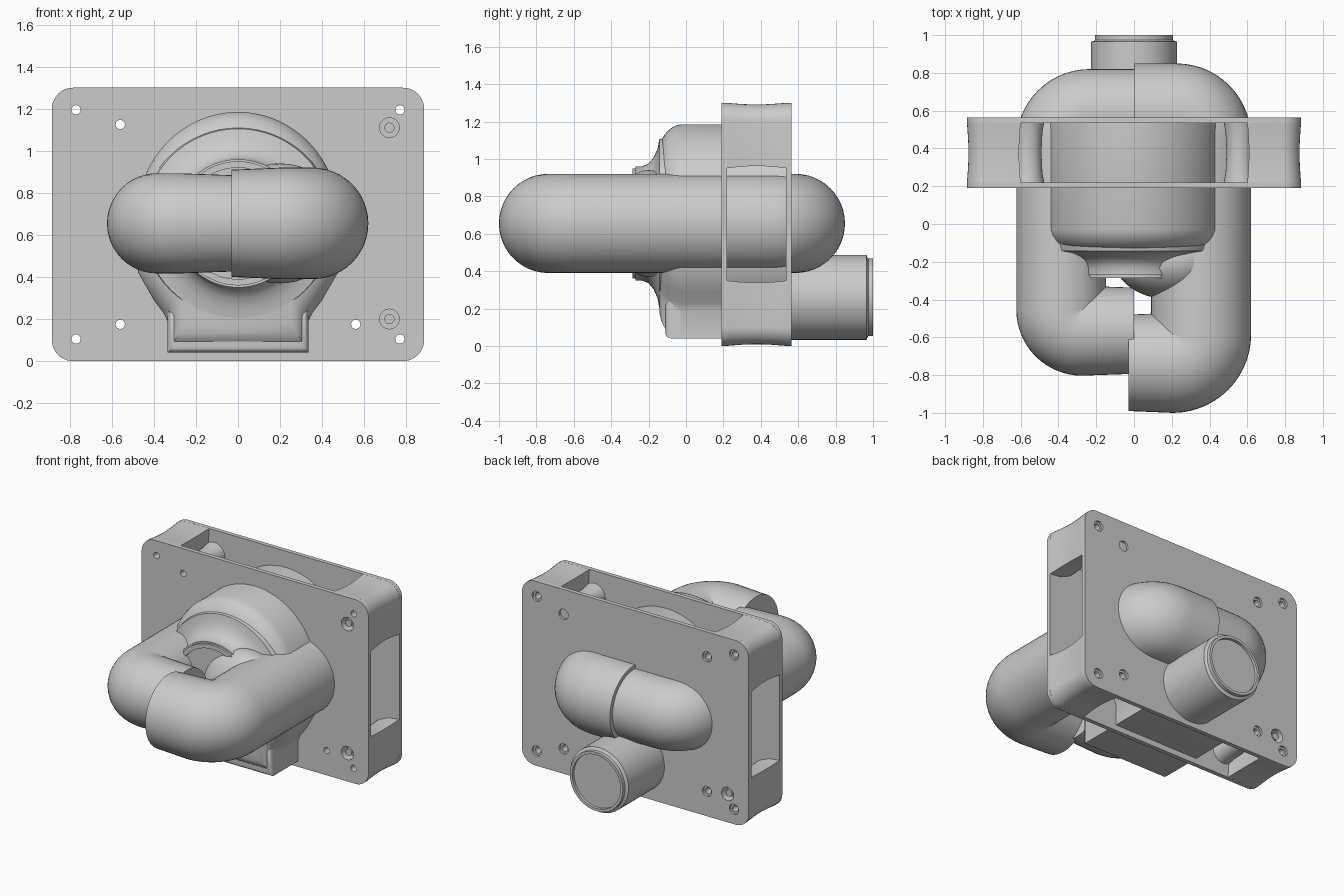
import bpy, bmesh, math
from mathutils import Vector

if "Cube" in bpy.data.objects:
    bpy.data.objects.remove(bpy.data.objects["Cube"])

grey = bpy.data.materials.new("light_grey")
grey.diffuse_color = (0.6, 0.6, 0.6, 1)
grey.use_nodes = True
grey.node_tree.nodes["Principled BSDF"].inputs["Base Color"].default_value = grey.diffuse_color
ZP = 0.655  # height of the pipe axis


def finish(bm, name, smooth=True, angle=35):
    bmesh.ops.recalc_face_normals(bm, faces=bm.faces)
    me = bpy.data.meshes.new(name)
    bm.to_mesh(me)
    bm.free()
    ob = bpy.data.objects.new(name, me)
    bpy.context.collection.objects.link(ob)
    me.materials.append(grey)
    if smooth:
        bpy.ops.object.select_all(action='DESELECT')
        ob.select_set(True)
        bpy.context.view_layer.objects.active = ob
        bpy.ops.object.shade_smooth_by_angle(angle=math.radians(angle))
    return ob


def loft(rings, name, smooth=True):
    """Skin a list of equal closed rings and cap both ends."""
    bm = bmesh.new()
    vs = [[bm.verts.new(p) for p in r] for r in rings]
    n = len(vs[0])
    for a, b in zip(vs, vs[1:]):
        for i in range(n):
            bm.faces.new((a[i], a[(i + 1) % n], b[(i + 1) % n], b[i]))
    bm.faces.new(vs[0])
    bm.faces.new(vs[-1])
    return finish(bm, name, smooth)


def lathe(profile, cx, cz, name, n=64):
    """Turn (radius, y) points about an axis along y."""
    return loft([[(cx + r * math.cos(2 * math.pi * i / n), y,
                   cz + r * math.sin(2 * math.pi * i / n)) for i in range(n)]
                 for r, y in profile], name)


def arc(cx, cz, r, a0, a1, n):
    return [(cx + r * math.cos(math.radians(a0 + (a1 - a0) * i / n)),
             cz + r * math.sin(math.radians(a0 + (a1 - a0) * i / n))) for i in range(n + 1)]


def u_pipe(name, s, x, y_back, y_front, x_end, r, r_end, rb, rf):
    """U-shaped pipe: back elbow, straight run, front elbow. s is the side."""
    X = abs(x)
    path = [(0, y_back, r)]
    path += [(px, py, r) for px, py in arc(X - rb, y_back - rb, rb, 90, 0, 14)]
    path += [(px, py, r) for px, py in arc(X - rf, y_front + rf, rf, 0, -90, 14)]
    path += [(x_end, y_front, r_end)]
    pts = [Vector((s * px, py, ZP)) for px, py, _ in path]
    rings = []
    for i, p in enumerate(pts):
        t = (pts[min(i + 1, len(pts) - 1)] - pts[max(i - 1, 0)]).normalized()
        side = Vector((t.y, -t.x, 0))
        rr = path[i][2]
        rings.append([p + side * rr * math.cos(a) + Vector((0, 0, rr * math.sin(a)))
                      for a in (2 * math.pi * k / 48 for k in range(48))])
    return loft(rings, name)


# U-shaped pipes on both sides
u_pipe("left_pipe", -1, -0.385, 0.582, -0.565, 0.0, 0.238, 0.228, 0.15, 0.11)
u_pipe("right_pipe", 1, 0.355, 0.585, -0.735, -0.03, 0.265, 0.255, 0.13, 0.15)

# Pump housing: rounded front, narrowing to the foot
half = [(0.475, 0.42), (0.40, 0.29), (0.355, 0.23), (0.335, 0.19), (0.335, 0.04)]
outline = [(x * 0.96, z) for x, z in arc(0, 0.685, 0.5, 0, 180, 48)]
outline += [(-x, z) for x, z in half] + half[::-1]
rings = []
for y, d in [(0.54, 0), (-0.03, 0), (-0.06, 0.008), (-0.09, 0.025),
             (-0.115, 0.05), (-0.133, 0.08), (-0.143, 0.12)]:
    k = 1 - d / 0.5
    rings.append([(x * k, y, 0.63 + (z - 0.63) * k) for x, z in outline])
loft(rings, "pump_housing")

# Foot block under the housing
bm = bmesh.new()
bmesh.ops.create_cube(bm, size=1)
for v in bm.verts:
    v.co = (v.co.x * 0.67, 0.2125 + v.co.y * 0.645, 0.14 + v.co.z * 0.2)
edges = [e for e in bm.edges if all(v.co.y < 0 for v in e.verts)]
bmesh.ops.bevel(bm, geom=edges, offset=0.03, segments=4, profile=0.5, affect='EDGES')
finish(bm, "foot_block")

# Flared inlet neck and its blend into the right pipe
lathe([(0.46, -0.10), (0.45, -0.143), (0.40, -0.152), (0.355, -0.172), (0.32, -0.2),
       (0.305, -0.235), (0.305, -0.27), (0.295, -0.27), (0.295, -0.285),
       (0.265, -0.285), (0.265, -0.27), (0.01, -0.27)], 0, ZP, "inlet_neck")
bm = bmesh.new()
bmesh.ops.create_uvsphere(bm, u_segments=40, v_segments=24, radius=1)
for v in bm.verts:
    v.co = (0.2 + 0.3 * v.co.x, -0.2 + 0.2 * v.co.y, ZP + 0.285 * v.co.z)
finish(bm, "neck_blend")

# Outlet pipe with a recessed rim
lathe([(0.227, 0.5), (0.227, 0.965), (0.213, 0.97), (0.207, 0.975), (0.207, 1.0),
       (0.188, 1.0), (0.188, 0.98), (0.01, 0.98)], 0, 0.26, "outlet_pipe")


# Mounting plates with rounded corners
def plate(name, y0, y1):
    x, r = 0.785, 0.1
    o = (arc(x, 1.2, r, 0, 90, 10) + arc(-x, 1.2, r, 90, 180, 10)
         + arc(-x, r, r, 180, 270, 10) + arc(x, r, r, 270, 360, 10))
    return loft([[(a, y, b) for a, b in o] for y in (y0, y1)], name)


solids = [plate("front_plate", 0.19, 0.22), plate("back_plate", 0.535, 0.565)]

# Waisted corner posts and screw bosses between the plates
post = (arc(0.785, 0.55, 0.1, 0, 90, 8) + [(0.60, 0.65), (0.605, 0.56), (0.625, 0.47)]
        + [(0.66, 0.40), (0.72, 0.345), (0.80, 0.31), (0.885, 0.30)])
for sx in (-1, 1):
    for sz in (-1, 1):
        tag = ("left" if sx < 0 else "right") + ("_lower" if sz < 0 else "_upper")
        rings = []
        for i in range(9):
            t = i / 8
            k = 1 - 0.06 * math.sin(math.pi * t)
            rings.append([(sx * (0.885 - (0.885 - 0.74) * (1 - k) - (0.885 - x) * k),
                           0.215 + 0.325 * t,
                           0.65 + sz * (0.65 - (0.65 - 0.5) * (1 - k) - (0.65 - z) * k))
                          for x, z in post])
        solids.append(loft(rings, tag + "_post"))
        solids.append(lathe([(0.085, 0.215), (0.075, 0.27), (0.07, 0.378), (0.075, 0.485),
                             (0.085, 0.54)], sx * 0.56, 0.65 + sz * 0.478,
                            tag + "_boss", 32))

# Screw holes: through bores, back counterbores and larger locating holes
bm = bmesh.new()


def drill(x, z, r, y0, y1):
    v = bmesh.ops.create_cone(bm, cap_ends=True, segments=24, radius1=r, radius2=r,
                              depth=y1 - y0)['verts']
    for p in v:
        p.co = (x + p.co.x, (y0 + y1) / 2 + p.co.z, z + p.co.y)


def cutter(name, items):
    global bm
    bm = bmesh.new()
    for it in items:
        drill(*it)
    ob = finish(bm, name, False)
    ob.hide_render = True
    ob.hide_set(True)
    return ob


spots = [(sx * x, 0.65 + sz * z) for x, z in ((0.77, 0.545), (0.56, 0.475))
         for sx in (-1, 1) for sz in (-1, 1)]
bores = cutter("bore_cutter", [(x, z, 0.022, 0.1, 0.7) for x, z in spots])
wide = cutter("wide_hole_cutter",
              [(x, z, 0.036, 0.55, 0.7) for x, z in spots]
              + [(0.72, z, 0.047, 0.1, 0.26) for z in (0.2, 1.11)]
              + [(-0.72, z, 0.047, 0.5, 0.7) for z in (0.2, 1.11)])
for ob in solids:
    for c in (bores, wide):
        m = ob.modifiers.new(c.name, 'BOOLEAN')
        m.object = c
        m.operation = 'DIFFERENCE'
        m.solver = 'EXACT'

# Pins inside the larger holes
for x, y0, y1, name in ((0.72, 0.205, 0.26, "front_pin"), (-0.72, 0.5, 0.55, "back_pin")):
    for z in (0.2, 1.11):
        lathe([(0.024, y0), (0.024, y1)], x, z, name, 24)
